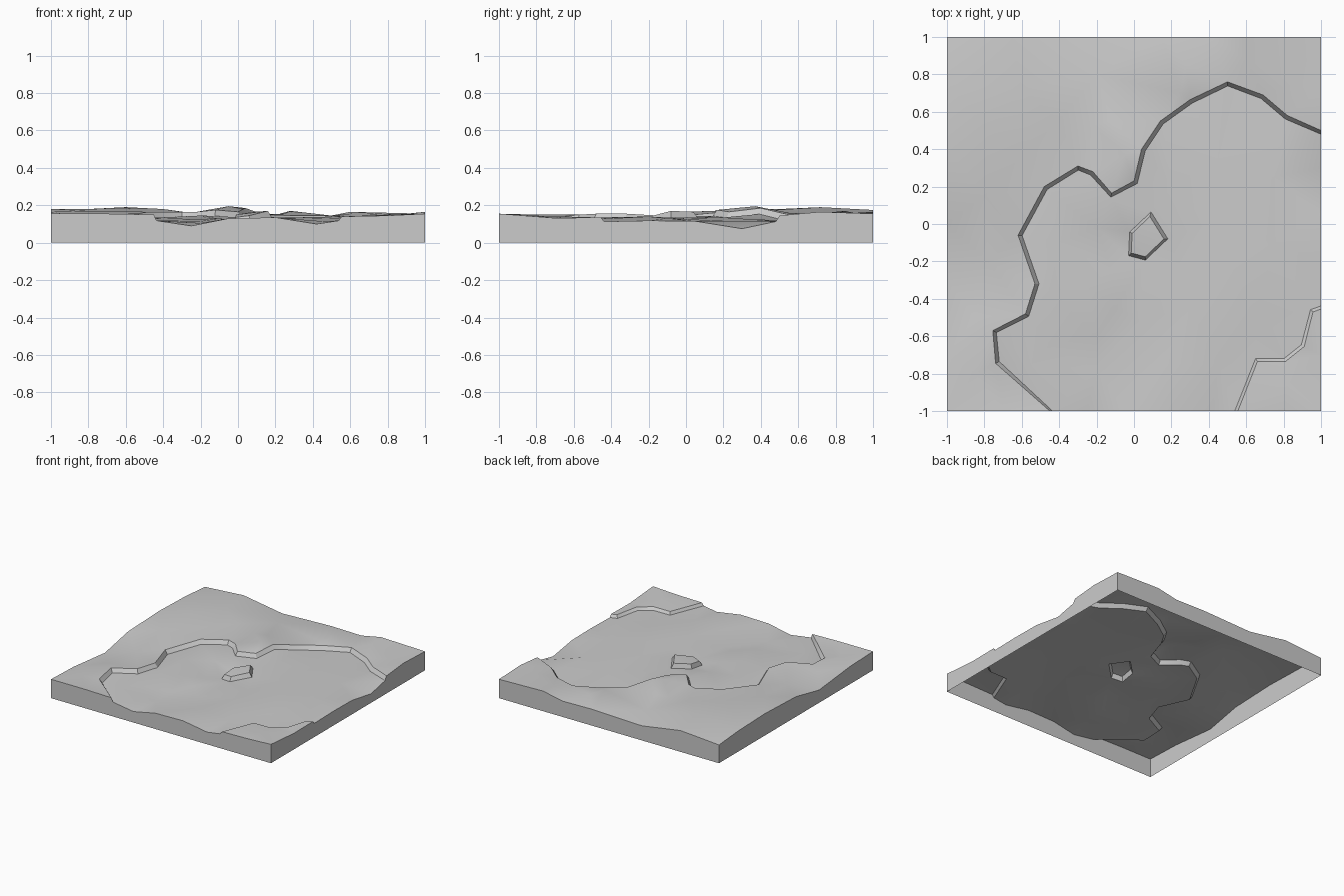
import bpy
import bmesh
from mathutils import Vector
from mathutils.geometry import delaunay_2d_cdt

cube = bpy.data.objects.get("Cube")
if cube:
    bpy.data.objects.remove(cube, do_unlink=True)

stone = bpy.data.materials.new("stone_grey")
stone.use_nodes = True
grey = (0.6, 0.6, 0.6, 1)
stone.diffuse_color = grey
stone.node_tree.nodes["Principled BSDF"].inputs["Base Color"].default_value = grey

points, links = [], []


def add_line(line, closed=False):
    """Add a chain of points that the terrain must keep as an edge."""
    first = len(points)
    points.extend(Vector(p) for p in line)
    last = len(points) - 1
    links.extend((i, i + 1) for i in range(first, last))
    if closed:
        links.append((last, first))


def cliff(line, drop, width):
    """Upper edge, plus a lower edge set to its right side."""
    line = [Vector(p) for p in line]
    foot = []
    for i, p in enumerate(line):
        along = [(line[j + 1] - line[j]).xy.normalized()
                 for j in (i - 1, i) if 0 <= j < len(line) - 1]
        way = sum(along, Vector((0, 0))).normalized()
        q = p + Vector((way.y * width, -way.x * width, -drop))
        # Keep cliff ends on the border of the slab
        for axis in (0, 1):
            if abs(p[axis]) == 1:
                q[axis] = p[axis]
        foot.append(q)
    add_line(line)
    add_line(foot)


# Long cliff around the basin
cliff([(-.45, -1, .15), (-.74, -.745, .13), (-.755, -.57, .15),
       (-.58, -.48, .155), (-.53, -.32, .155), (-.62, -.06, .14),
       (-.48, .2, .165), (-.3, .31, .165), (-.22, .28, .165),
       (-.12, .165, .175), (0, .23, .165), (.04, .4, .185),
       (.14, .55, .15), (.3, .665, .145), (.5, .76, .145),
       (.69, .69, .135), (.82, .58, .14), (1, .5, .145)], .032, .022)

# Raised shelf in the front corner
cliff([(1, -.455, .135), (.957, -.47, .135), (.91, -.655, .14),
       (.81, -.735, .14), (.66, -.735, .14), (.555, -1, .14)], .022, .018)

# Small five-sided mesa
rim = [(-.015, -.155, .135), (-.01, -.05, .15), (.085, .04, .165),
       (.16, -.08, .17), (.06, -.175, .145)]
centre = sum((Vector(p) for p in rim), Vector()) / len(rim)
add_line(rim, True)
add_line([(centre.x + (x - centre.x) * 1.2, centre.y + (y - centre.y) * 1.2,
           z - .035) for x, y, z in rim], True)

# Heights along the four borders, as (position, height)
front = [(-1, .155), (-.7, .155), (-.25, .09), (-.05, .13), (.2, .135),
         (.42, .1), (.8, .145), (1, .155)]
right = [(-.7, .132), (-.2, .118), (.05, .115), (.3, .075), (.72, .165), (1, .155)]
back = [(-1, .15), (-.65, .175), (-.3, .12), (.15, .135), (.42, .13), (.6, .165)]
left = [(-.7, .145), (-.3, .105), (0, .165), (.4, .18), (.75, .17)]
points.extend(Vector((x, -1, z)) for x, z in front)
points.extend(Vector((1, y, z)) for y, z in right)
points.extend(Vector((x, 1, z)) for x, z in back)
points.extend(Vector((-1, y, z)) for y, z in left)

# Hills and hollows inside the basin
points.extend(Vector(p) for p in [
    (-.45, -.36, .125), (-.25, -.33, .125), (-.4, -.1, .135),
    (-.2, -.02, .145), (-.12, -.25, .11), (-.1, -.45, .13),
    (.27, -.27, .125), (.4, 0, .13), (.02, -.52, .1), (.3, -.45, .135),
    (.52, -.2, .14), (.2, .2, .135), (.45, .35, .125), (.75, .25, .115),
    (.75, -.1, .13), (.65, -.5, .125), (-.2, -.6, .115), (-.45, -.65, .12),
    (-.55, -.75, .115), (-.2, -.78, .105), (.15, -.75, .13), (.45, -.75, .115)])

# Hills and hollows on the high ground
points.extend(Vector(p) for p in [
    (-.05, .37, .195), (-.12, .55, .16), (-.22, .53, .155), (-.4, .55, .18),
    (-.55, .42, .165), (-.6, .72, .19), (-.78, .5, .18), (-.2, .8, .145),
    (.28, .85, .17), (.25, .7, .155), (.6, .88, .155), (.85, .75, .15),
    (-.8, .15, .17), (-.78, -.2, .13), (-.85, -.5, .14), (-.85, -.8, .15),
    (.82, -.86, .15)])

# Join the points into one faceted sheet
flat, _, faces, origin, _, _ = delaunay_2d_cdt(
    [p.xy for p in points], links, [], 0, 1e-5)
bm = bmesh.new()
verts = []
for p, source in zip(flat, origin):
    z = points[source[0]].z if source else .13
    verts.append(bm.verts.new((p.x, p.y, z)))
for f in faces:
    bm.faces.new([verts[i] for i in f])

# Side walls, open underneath
border = [e for e in bm.edges if e.is_boundary]
skirt = bmesh.ops.extrude_edge_only(bm, edges=border)["geom"]
for v in skirt:
    if isinstance(v, bmesh.types.BMVert):
        v.co.z = 0
bmesh.ops.recalc_face_normals(bm, faces=bm.faces[:])
if sum(f.normal.z * f.calc_area() for f in bm.faces) < 0:
    bmesh.ops.reverse_faces(bm, faces=bm.faces[:])

mesh = bpy.data.meshes.new("terrain_slab")
bm.to_mesh(mesh)
bm.free()
mesh.materials.append(stone)
terrain = bpy.data.objects.new("terrain_slab", mesh)
bpy.context.collection.objects.link(terrain)
bpy.ops.object.select_all(action="DESELECT")
terrain.select_set(True)
bpy.context.view_layer.objects.active = terrain
bpy.ops.object.shade_smooth_by_angle(angle=.55)
